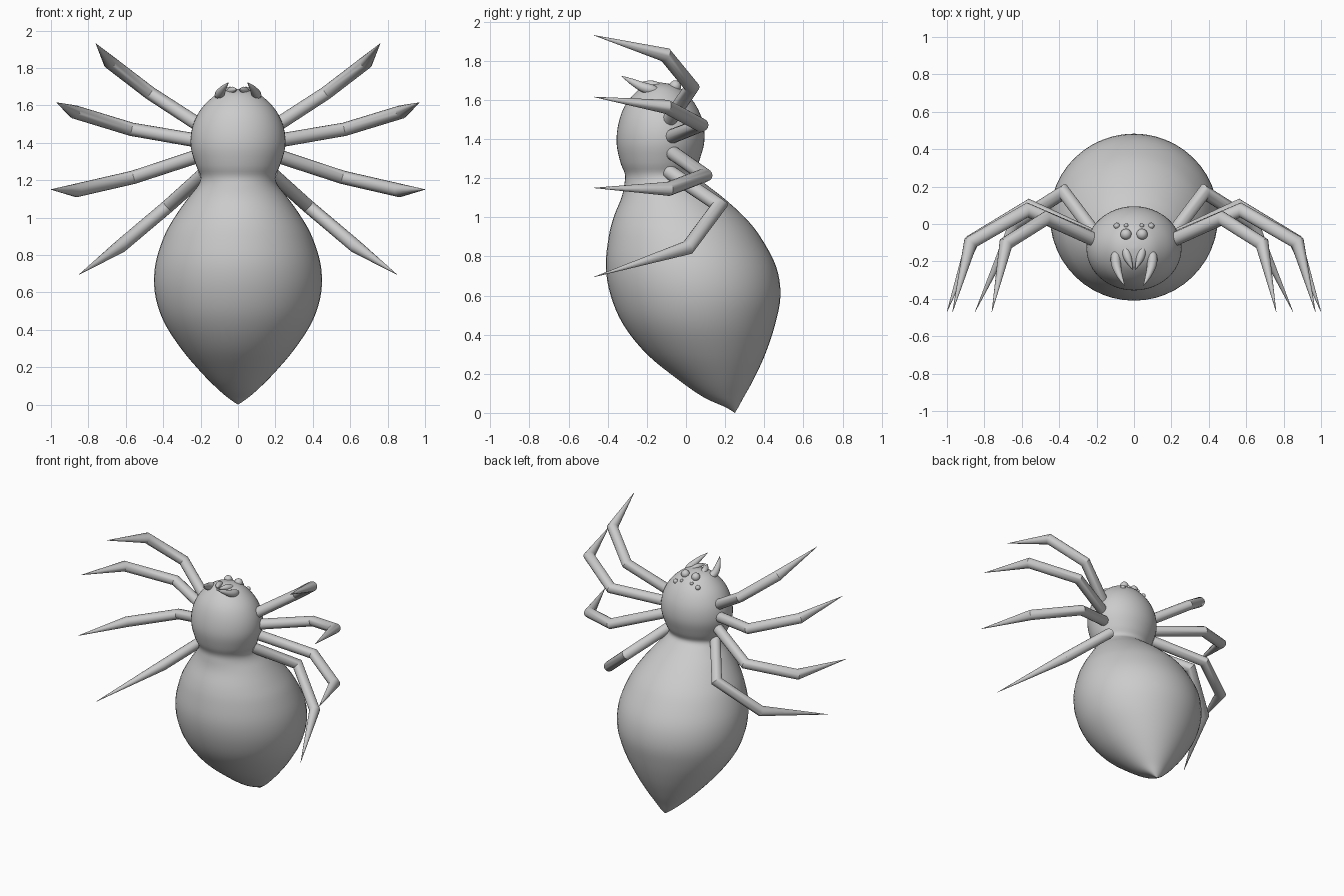
import bpy, bmesh
from math import cos, sin, pi, radians
from mathutils import Vector
from mathutils.bvhtree import BVHTree

if "Cube" in bpy.data.objects:
    bpy.data.objects.remove(bpy.data.objects["Cube"])


def finish(name, bm, angle=40):
    bmesh.ops.remove_doubles(bm, verts=bm.verts, dist=1e-5)
    bmesh.ops.recalc_face_normals(bm, faces=bm.faces)
    me = bpy.data.meshes.new(name)
    bm.to_mesh(me)
    bm.free()
    ob = bpy.data.objects.new(name, me)
    bpy.context.collection.objects.link(ob)
    bpy.ops.object.select_all(action='DESELECT')
    ob.select_set(True)
    bpy.context.view_layer.objects.active = ob
    bpy.ops.object.shade_smooth_by_angle(angle=radians(angle))
    return ob


def bridge(bm, rings):
    """Skin a list of equal-length point rings and cap both ends."""
    vs = [[bm.verts.new(p) for p in r] for r in rings]
    n = len(vs[0])
    for a, b in zip(vs, vs[1:]):
        for i in range(n):
            j = (i + 1) % n
            bm.faces.new((a[i], a[j], b[j], b[i]))
    bm.faces.new(vs[0])
    bm.faces.new(vs[-1])


def spline(pts, steps):
    """Catmull-Rom through tuples of any length."""
    pts = [Vector(p) for p in pts]
    out = []
    for i in range(len(pts) - 1):
        b, c = pts[i], pts[i + 1]
        a = pts[max(i - 1, 0)]
        d = pts[min(i + 2, len(pts) - 1)]
        for s in range(steps):
            t = s / steps
            out.append(0.5 * (2 * b + (c - a) * t + (2 * a - 5 * b + 4 * c - d) * t * t
                              + (3 * b - a - 3 * c + d) * t ** 3))
    return out + [pts[-1]]


def tube(name, path, n=16, angle=35):
    """Tapered tube with mitred joints; path holds (x, y, z, radius)."""
    pts = [Vector(p[:3]) for p in path]
    dirs = [(b - a).normalized() for a, b in zip(pts, pts[1:])]
    d = dirs[0]
    u = d.cross(Vector((0, 1, 0))).normalized()
    w = d.cross(u)
    ring = [pts[0] + (u * cos(2 * pi * i / n) + w * sin(2 * pi * i / n)) * path[0][3]
            for i in range(n)]
    rings = [ring]
    for k in range(1, len(pts)):
        d = dirs[k - 1]
        m = (d + dirs[k]).normalized() if k < len(dirs) else d
        new = []
        for p in rings[-1]:
            q = p - pts[k - 1]
            q = (q - d * q.dot(d)).normalized() * path[k][3]   # round section
            new.append(pts[k] + q - d * (q.dot(m) / d.dot(m)))  # slide onto mitre plane
        rings.append(new)
    bm = bmesh.new()
    bridge(bm, rings)
    return finish(name, bm, angle)


# Body: elliptical sections (z, front y, back y, half width)
sections = [
    (0, .25, .25, .001), (.03, .20, .268, .045), (.08, .09, .295, .105),
    (.17, -.04, .345, .195), (.30, -.20, .405, .305), (.45, -.32, .455, .40),
    (.60, -.385, .483, .445), (.75, -.41, .46, .442), (.90, -.395, .38, .395),
    (1.0, -.37, .30, .34), (1.1, -.33, .19, .27), (1.17, -.315, .10, .215),
    (1.22, -.312, .045, .2), (1.28, -.335, .065, .225), (1.38, -.355, .093, .253),
    (1.48, -.345, .088, .245), (1.57, -.312, .052, .205), (1.64, -.255, -.004, .14),
    (1.676, -.20, -.06, .08), (1.688, -.135, -.125, .006)]


def col(*v):
    return v


# interpolate as (z, front, back) plus (z, half width, 0)
prof = spline([s[:3] for s in sections], 4)
wide = spline([(s[0], s[3], 0) for s in sections], 4)
rings = []
for (z, f, b), (_, hx, _0) in zip(prof, wide):
    rings.append([(hx * cos(2 * pi * i / 48),
                   (f + b) / 2 + (b - f) / 2 * sin(2 * pi * i / 48), z) for i in range(48)])
bm = bmesh.new()
bridge(bm, rings)
surface = BVHTree.FromBMesh(bm)
finish("body", bm, 60)

# Legs: root, knee, ankle, tip
legs = [
    [(.20, -.09, 1.49), (.47, .03, 1.665), (.685, -.105, 1.83), (.76, -.47, 1.93)],
    [(.21, -.08, 1.41), (.57, .075, 1.472), (.875, -.10, 1.565), (.97, -.47, 1.615)],
    [(.21, -.07, 1.33), (.56, .095, 1.215), (.865, -.09, 1.145), (1.0, -.47, 1.15)],
    [(.18, -.09, 1.235), (.375, .17, 1.06), (.63, .01, .845), (.85, -.47, .695)]]
radii = (.037, .036, .036, .001)
for side, label in ((1, "right"), (-1, "left")):
    for k, leg in enumerate(legs):
        tube(f"leg_{k + 1}_{label}",
             [(side * x, y, z, r) for (x, y, z), r in zip(leg, radii)])

    # Outer palps and inner fangs
    palp = [(.085, -.12, 1.63, .012), (.097, -.17, 1.65, .026), (.095, -.22, 1.665, .025),
            (.075, -.28, 1.695, .015), (.05, -.33, 1.722, .001)]
    fang = [(.05, -.12, 1.66, .012), (.042, -.15, 1.67, .022), (.03, -.19, 1.68, .02),
            (.006, -.245, 1.685, .001)]
    for part, path in (("palp", palp), ("fang", fang)):
        path = [tuple(p) for p in spline(path, 3)]
        tube(f"{part}_{label}", [(side * x, y, z, max(r, .001)) for x, y, z, r in path], 12, 60)

    # Eyes resting on the top of the head
    for k, (x, y, r) in enumerate(((.043, -.055, .03), (.042, -.008, .012), (.092, -.01, .017))):
        hit = surface.ray_cast(Vector((side * x, y, 3)), Vector((0, 0, -1)))[0]
        bm = bmesh.new()
        bmesh.ops.create_uvsphere(bm, u_segments=16, v_segments=10, radius=r)
        bmesh.ops.translate(bm, verts=bm.verts, vec=hit)
        finish(f"eye_{k + 1}_{label}", bm, 60)
